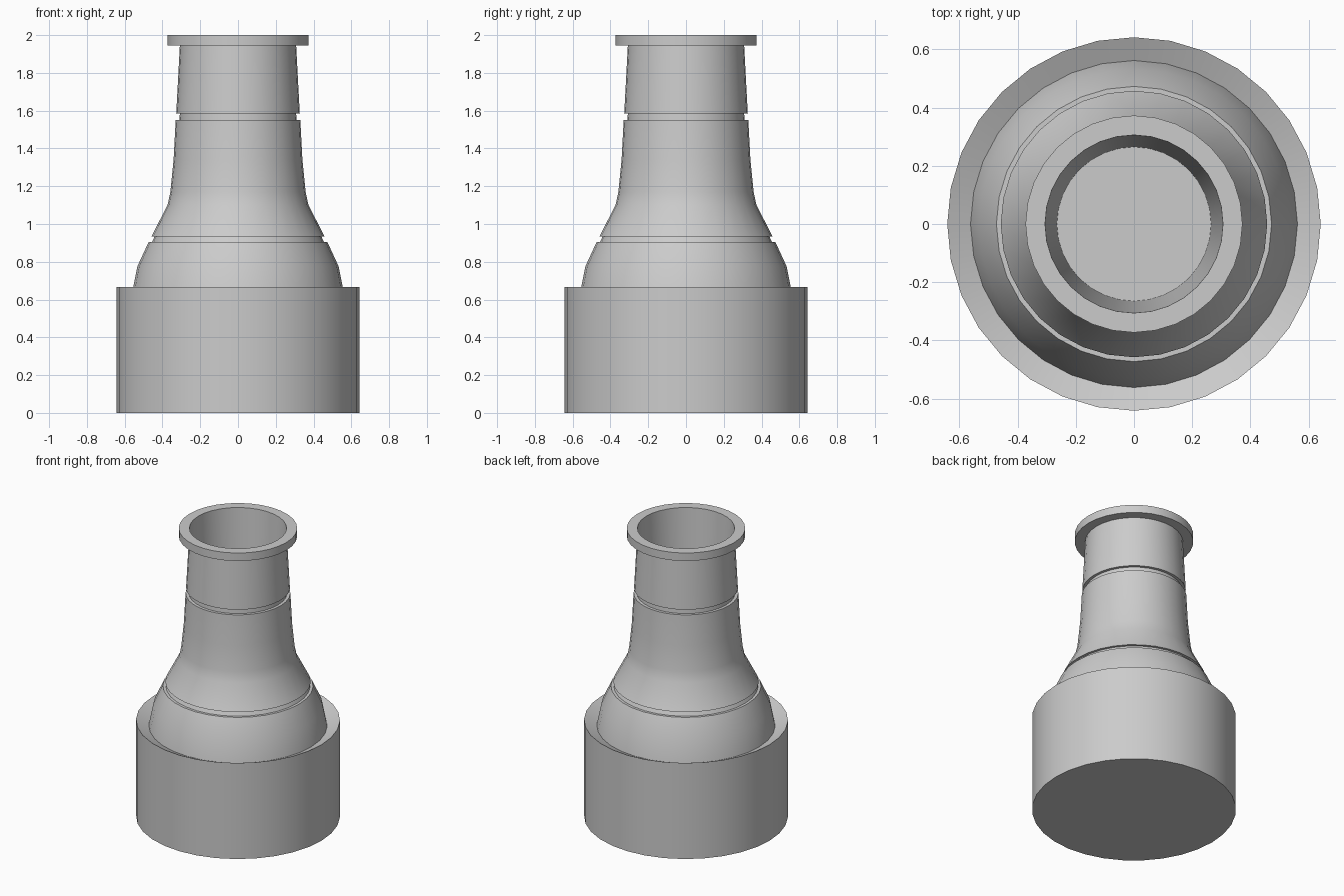
import bpy, bmesh, math

if "Cube" in bpy.data.objects:
    bpy.data.objects.remove(bpy.data.objects["Cube"])

SIDES = 32


def lathe(name, profile):
    """Revolve (radius, z) points around z; radius 0 closes with a flat cap."""
    bm = bmesh.new()
    rings = []
    for r, z in profile:
        rings.append([bm.verts.new((r * math.cos(2 * math.pi * i / SIDES),
                                    r * math.sin(2 * math.pi * i / SIDES), z))
                      for i in range(SIDES)])
    for a, b in zip(rings, rings[1:]):
        for i in range(SIDES):
            j = (i + 1) % SIDES
            bm.faces.new((a[i], a[j], b[j], b[i]))
    bm.faces.new(rings[0][::-1])
    bm.faces.new(rings[-1])
    bmesh.ops.recalc_face_normals(bm, faces=bm.faces)
    mesh = bpy.data.meshes.new(name)
    bm.to_mesh(mesh)
    bm.free()
    obj = bpy.data.objects.new(name, mesh)
    bpy.context.collection.objects.link(obj)
    bpy.ops.object.select_all(action='DESELECT')
    obj.select_set(True)
    bpy.context.view_layer.objects.active = obj
    bpy.ops.object.shade_smooth_by_angle(angle=math.radians(30))
    return obj


# Single closed shell: base cup, shoulder, neck, flange and bore
lathe("flared_vessel", [
    (0.642, 0.0), (0.642, 0.667),                       # base cup
    (0.562, 0.63),                                      # sloped cup rim
    (0.533, 0.775), (0.473, 0.905),                     # shoulder
    (0.455, 0.905), (0.441, 0.935), (0.458, 0.935),     # lower groove
    (0.373, 1.10), (0.358, 1.17), (0.341, 1.34), (0.330, 1.55),  # flare
    (0.310, 1.55), (0.308, 1.585), (0.327, 1.585),      # upper groove
    (0.308, 1.945),                                     # neck
    (0.373, 1.945), (0.373, 2.0), (0.306, 2.0),         # flange
    (0.265, 1.0),                                       # bore down to floor
])
